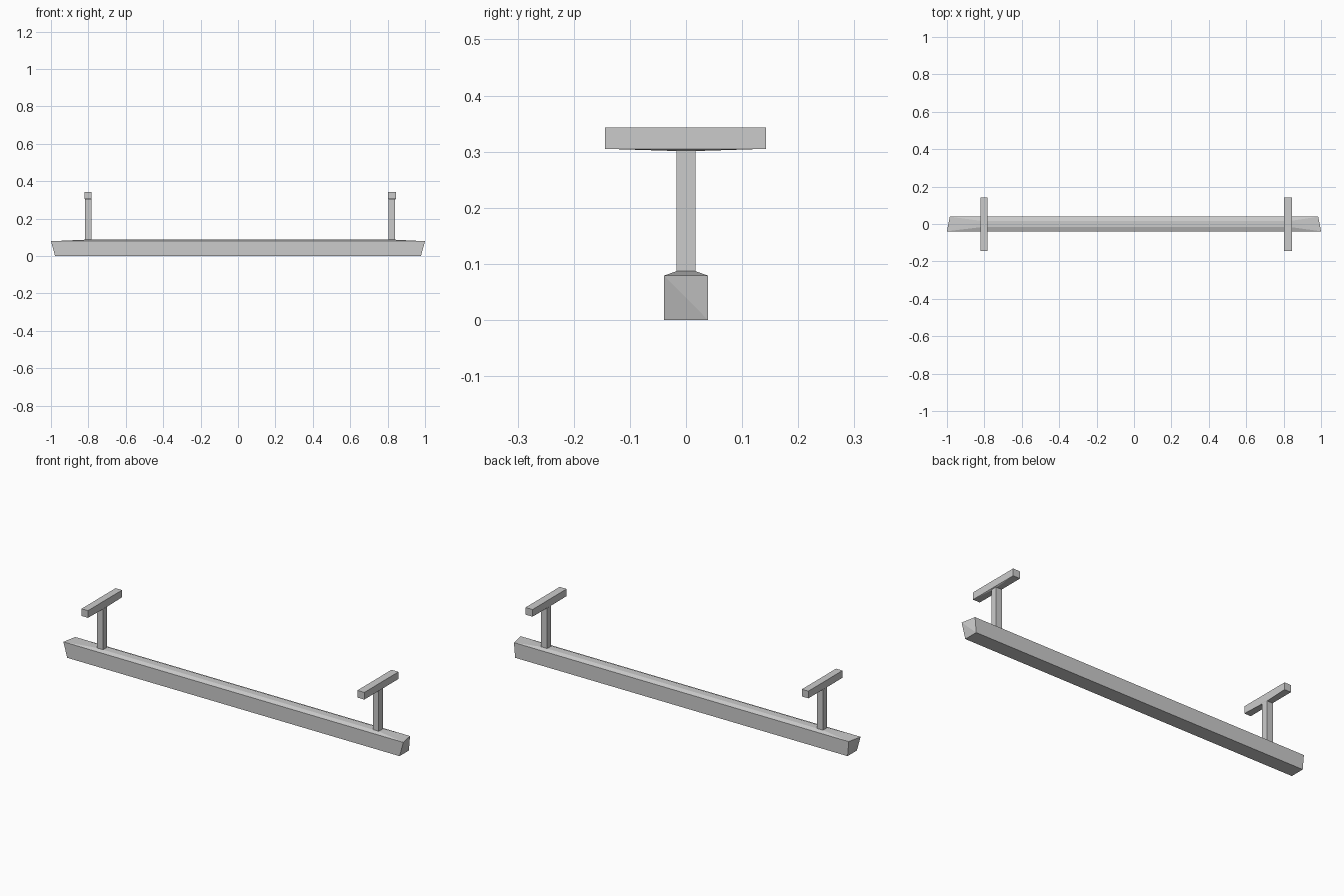
import bpy, bmesh

if "Cube" in bpy.data.objects:
    bpy.data.objects.remove(bpy.data.objects["Cube"])


def hull(name, points):
    """Flat-faced convex solid spanning the given corner points."""
    bm = bmesh.new()
    for p in points:
        bm.verts.new(p)
    bmesh.ops.convex_hull(bm, input=bm.verts[:])
    bmesh.ops.dissolve_limit(bm, angle_limit=0.002, verts=bm.verts[:], edges=bm.edges[:])
    bmesh.ops.recalc_face_normals(bm, faces=bm.faces[:])
    mesh = bpy.data.meshes.new(name)
    bm.to_mesh(mesh)
    bm.free()
    obj = bpy.data.objects.new(name, mesh)
    bpy.context.collection.objects.link(obj)
    return obj


def rect(x0, x1, y0, y1, z):
    return [(x, y, z) for x in (x0, x1) for y in (y0, y1)]


# Long beam: slanted ends, slightly crowned top between the posts
beam = []
for s in (-1, 1):
    beam += [(s * 1.0, -0.039, 0.079), (s * 0.985, 0.039, 0.079),
             (s * 0.978, -0.039, 0.0), (s * 0.978, 0.039, 0.0)]
beam += rect(-0.82, 0.84, -0.017, 0.017, 0.087)
hull("beam", beam)

# Posts with crossbars; each crossbar's underside dips toward its post
for side, px0, px1, bx0, bx1 in (("left", -0.818, -0.782, -0.820, -0.782),
                                 ("right", 0.805, 0.840, 0.803, 0.844)):
    hull(side + "_post", rect(px0, px1, -0.017, 0.017, 0.083)
         + rect(px0, px1, -0.017, 0.017, 0.303))
    hull(side + "_crossbar", rect(bx0, bx1, -0.144, 0.143, 0.343)
         + rect(bx0, bx1, -0.144, 0.143, 0.305)
         + rect(px0 + 0.002, px1 - 0.002, -0.017, 0.017, 0.301))
